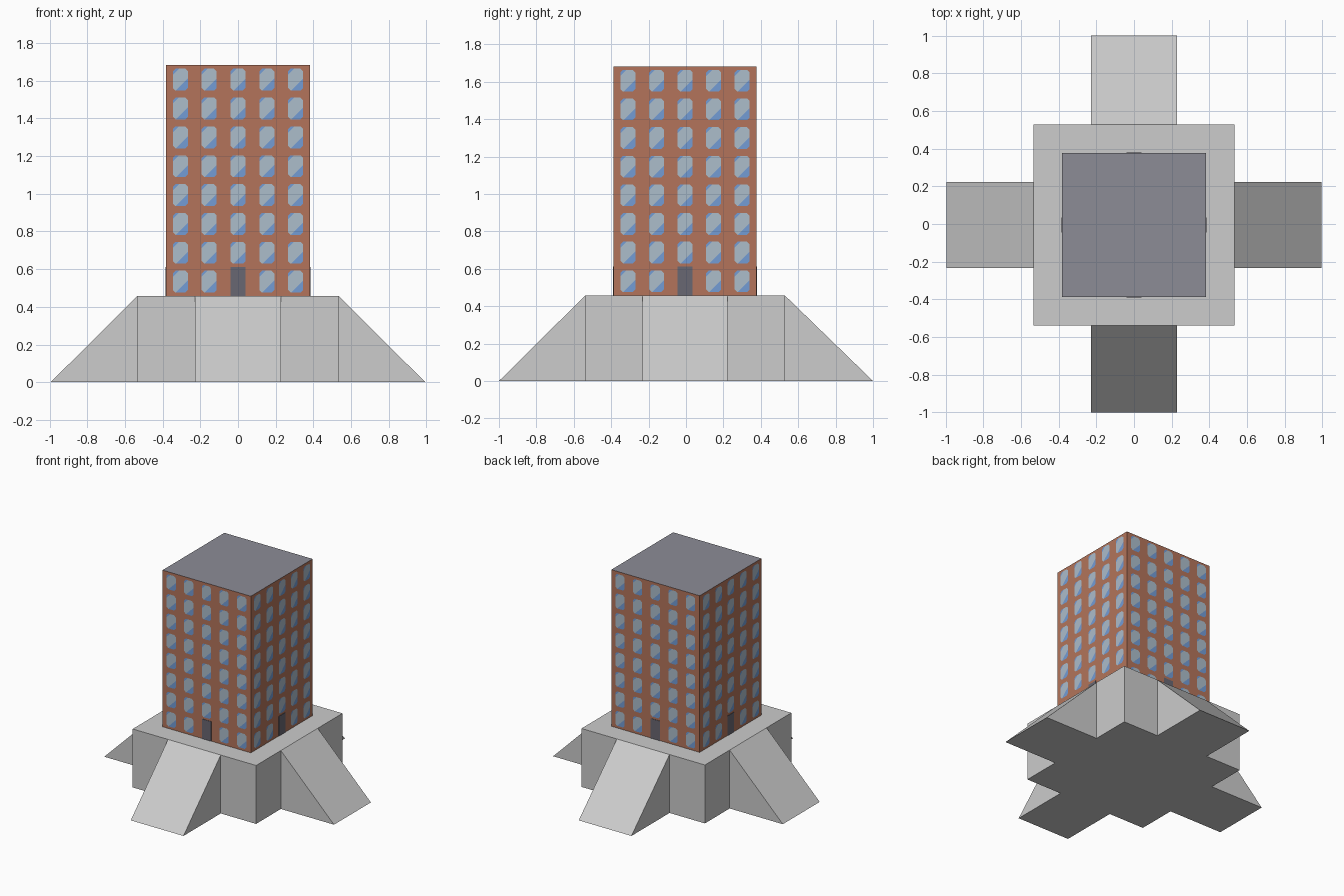
import bpy, bmesh, math
from mathutils import Matrix, Vector

if "Cube" in bpy.data.objects:
    bpy.data.objects.remove(bpy.data.objects["Cube"])

CY = -0.005                     # slight y offset of tower and plinth
BASE, BASE_H = 0.534, 0.457     # plinth half width, height
TOWER, TOP = 0.382, 1.682       # tower half width, roof height
RAMP = 0.228                    # ramp half width
COLS, ROWS = 5, 8


def material(name, rgb):
    m = bpy.data.materials.new(name)
    lin = [((c / 255 + 0.055) / 1.055) ** 2.4 for c in rgb]
    m.diffuse_color = (*lin, 1)
    m.use_nodes = True
    m.node_tree.nodes["Principled BSDF"].inputs["Base Color"].default_value = m.diffuse_color
    return m


concrete = material("concrete", (204, 204, 204))
brick = material("brick", (179, 116, 91))
roofing = material("roof_grey", (140, 140, 150))
pale = material("pale_glass", (172, 189, 203))
blue = material("blue_glass", (115, 156, 213))
door_grey = material("door_grey", (105, 103, 114))


def finish(name, bm, mats):
    me = bpy.data.meshes.new(name)
    bm.to_mesh(me)
    bm.free()
    for m in mats:
        me.materials.append(m)
    ob = bpy.data.objects.new(name, me)
    bpy.context.collection.objects.link(ob)
    return ob


def box(name, half, z0, z1, mats):
    bm = bmesh.new()
    bmesh.ops.create_cube(bm, size=1, matrix=Matrix.Translation((0, CY, (z0 + z1) / 2))
                          @ Matrix.Diagonal((2 * half, 2 * half, z1 - z0, 1)))
    for f in bm.faces:
        if len(mats) > 1 and f.normal.z > 0.5:
            f.material_index = 1
    return finish(name, bm, mats)


# Plinth and tower (roof face coloured by direction)
box("plinth", BASE, 0, BASE_H, [concrete])
box("tower", TOWER, BASE_H, TOP, [brick, roofing])


# Sloping ramp: triangular profile pulled across its width, facing -y
def ramp(name, angle, reach):
    bm = bmesh.new()
    prof = [(-BASE, 0), (-reach, 0), (-BASE, BASE_H)]
    tri = bm.faces.new([bm.verts.new((-RAMP, y, z)) for y, z in prof])
    ext = bmesh.ops.extrude_face_region(bm, geom=[tri], use_keep_orig=True)
    bmesh.ops.translate(bm, vec=(2 * RAMP, 0, 0),
                        verts=[v for v in ext["geom"] if isinstance(v, bmesh.types.BMVert)])
    bmesh.ops.recalc_face_normals(bm, faces=bm.faces)
    # the face against the plinth is hidden
    inner = [f for f in bm.faces if f.normal.y > 0.9]
    bmesh.ops.delete(bm, geom=inner, context='FACES')
    bm.transform(Matrix.Translation((0, CY, 0)) @ Matrix.Rotation(angle, 4, 'Z'))
    finish(name, bm, [concrete])


# Windows: chamfered panes split by two diagonals into blue / pale / blue
def add_window(bm, cx, cz):
    w, h, c = 0.04, 0.058, 0.014
    pts = [(-w + c, -h), (w - c, -h), (w, -h + c), (w, h - c),
           (w - c, h), (-w + c, h), (-w, h - c), (-w, -h + c)]
    y = -TOWER - 0.003
    bm.faces.new([bm.verts.new((cx + px, y, cz + pz)) for px, pz in pts])


LOW, HIGH = -0.066, 0.034       # diagonal limits of the pale reflection


def facade(side, angle):
    turn = Matrix.Translation((0, CY, 0)) @ Matrix.Rotation(angle, 4, 'Z')
    step, rise = 2 * TOWER / COLS, (TOP - BASE_H) / ROWS
    whole = bmesh.new()
    for r in range(ROWS):
        for c in range(COLS):
            if r == 0 and c == COLS // 2:
                continue        # the door goes here
            cx, cz = (c - COLS // 2) * step, BASE_H + (r + 0.5) * rise
            bm = bmesh.new()
            add_window(bm, cx, cz)
            for lim in (LOW, HIGH):
                bmesh.ops.bisect_plane(bm, geom=bm.verts[:] + bm.edges[:] + bm.faces[:],
                                       plane_co=Vector((cx + lim, -TOWER, cz)),
                                       plane_no=Vector((1, 0, -1)))
            for f in bm.faces:
                m = f.calc_center_median()
                s = (m.x - cx) - (m.z - cz)
                f.material_index = 0 if LOW < s < HIGH else 1
            tmp = bpy.data.meshes.new("pane")
            bm.to_mesh(tmp)
            bm.free()
            whole.from_mesh(tmp)
            bpy.data.meshes.remove(tmp)
    whole.transform(turn)
    finish(side + "_windows", whole, [pale, blue])
    # Door plate
    bm = bmesh.new()
    bmesh.ops.create_cube(bm, size=1, matrix=turn
                          @ Matrix.Translation((0, -TOWER - 0.0015, BASE_H + 0.077))
                          @ Matrix.Diagonal((0.08, 0.003, 0.154, 1)))
    finish(side + "_door", bm, [door_grey])


# Repeat around the four sides
reaches = {"front": 0.995, "right": 0.994, "back": 1.005, "left": 0.994}
for i, (side, reach) in enumerate(reaches.items()):
    ramp(side + "_ramp", i * math.pi / 2, reach)
    facade(side, i * math.pi / 2)
